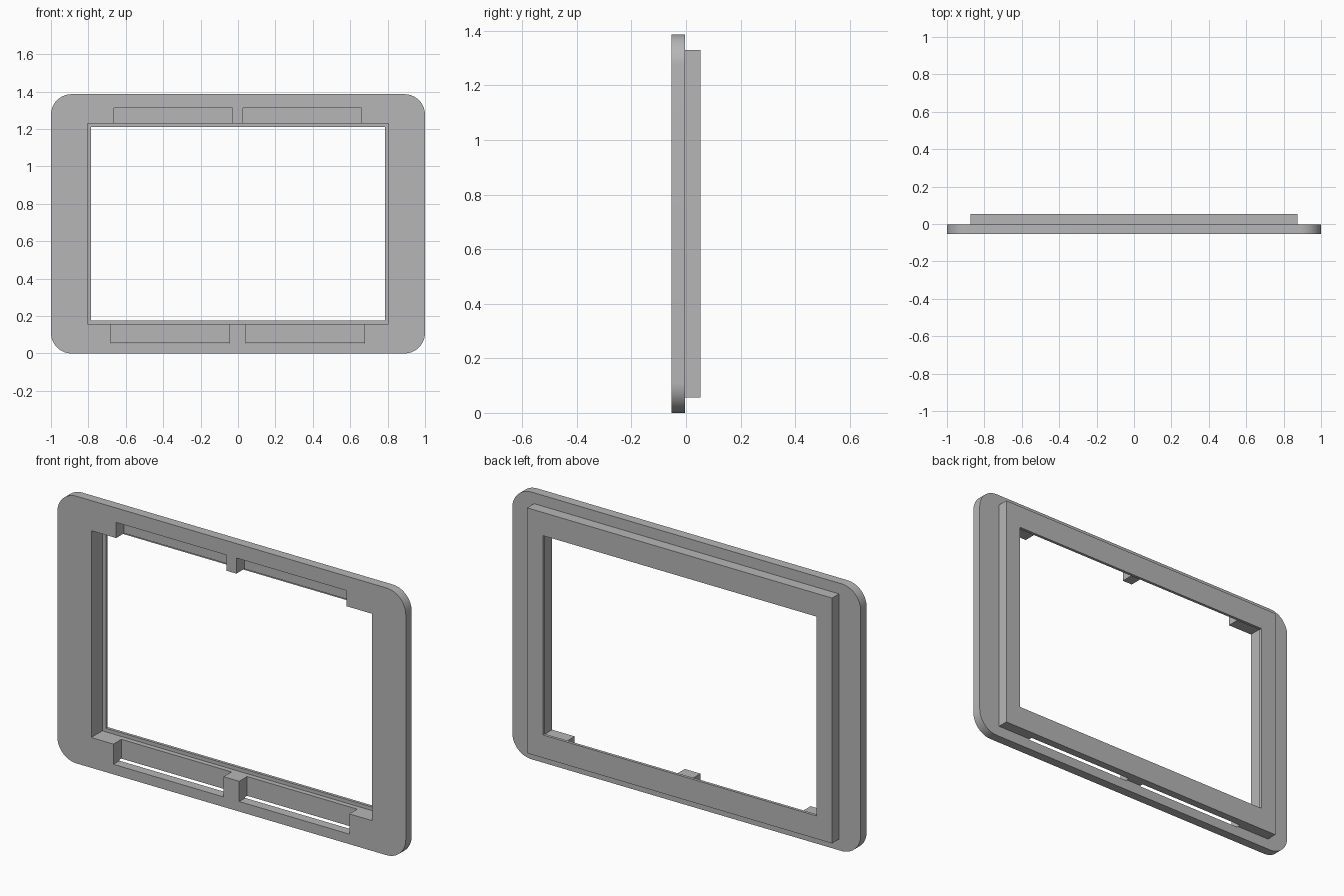
import bpy, bmesh

cube = bpy.data.objects.get("Cube")
if cube:
    bpy.data.objects.remove(cube, do_unlink=True)

grey = bpy.data.materials.new("plain grey")
grey.use_nodes = True
grey.diffuse_color = (0.47, 0.47, 0.47, 1)
grey.node_tree.nodes["Principled BSDF"].inputs["Base Color"].default_value = grey.diffuse_color

FRONT, STEP, BACK = -0.053, -0.004, 0.053   # depth levels of plate and rear frame
NOTCH_BACK, LIP = 0.012, 0.038              # depth of the notches and of the rear lip
OVER = 0.05                                 # how far cutters reach past the body


def block(name, x, y, z, radius=0):
    """Box between limits, with optional rounding of the corners seen from the front."""
    bm = bmesh.new()
    bmesh.ops.create_cube(bm, size=1)
    for v in bm.verts:
        for i, (lo, hi) in enumerate((x, y, z)):
            v.co[i] = lo if v.co[i] < 0 else hi
    if radius:
        edges = [e for e in bm.edges
                 if abs(e.verts[0].co.y - e.verts[1].co.y) > 0.001]
        bmesh.ops.bevel(bm, geom=edges, offset=radius, segments=14,
                        profile=0.5, affect='EDGES')
    bmesh.ops.recalc_face_normals(bm, faces=bm.faces)
    mesh = bpy.data.meshes.new(name)
    bm.to_mesh(mesh)
    bm.free()
    mesh.materials.append(grey)
    obj = bpy.data.objects.new(name, mesh)
    bpy.context.collection.objects.link(obj)
    return obj


def combine(body, tool, operation):
    """Apply a boolean and remove the tool."""
    tool.hide_render = True
    mod = body.modifiers.new(operation.lower(), 'BOOLEAN')
    mod.object = tool
    mod.operation = operation
    mod.solver = 'EXACT'
    bpy.context.view_layer.objects.active = body
    bpy.ops.object.modifier_apply(modifier=mod.name)
    bpy.data.objects.remove(tool, do_unlink=True)


# Rounded front plate with the narrower rear frame joined on
bezel = block("bezel_frame", (-1, 1), (FRONT, STEP), (0, 1.386), 0.11)
rear = block("rear_frame", (-0.875, 0.875), (STEP - 0.02, BACK), (0.057, 1.33))
combine(bezel, rear, 'UNION')

# Window with a thin lip left at the back
combine(bezel, block("window_cutter", (-0.785, 0.785),
                     (FRONT - OVER, BACK + OVER), (0.176, 1.21)), 'DIFFERENCE')
combine(bezel, block("rebate_cutter", (-0.805, 0.805),
                     (FRONT - OVER, LIP), (0.157, 1.23)), 'DIFFERENCE')

# Pairs of long notches above and below the window
notches = [((-0.662, -0.03), (1.2, 1.311)), ((0.028, 0.66), (1.2, 1.311)),
           ((-0.678, -0.046), (0.052, 0.2)), ((0.044, 0.676), (0.052, 0.2))]
for x, z in notches:
    combine(bezel, block("notch_cutter", x, (FRONT - OVER, NOTCH_BACK), z), 'DIFFERENCE')

# Smooth the round corners, keep the rest crisp
bpy.ops.object.select_all(action='DESELECT')
bezel.select_set(True)
bpy.context.view_layer.objects.active = bezel
bpy.ops.object.shade_smooth_by_angle(angle=0.5)
